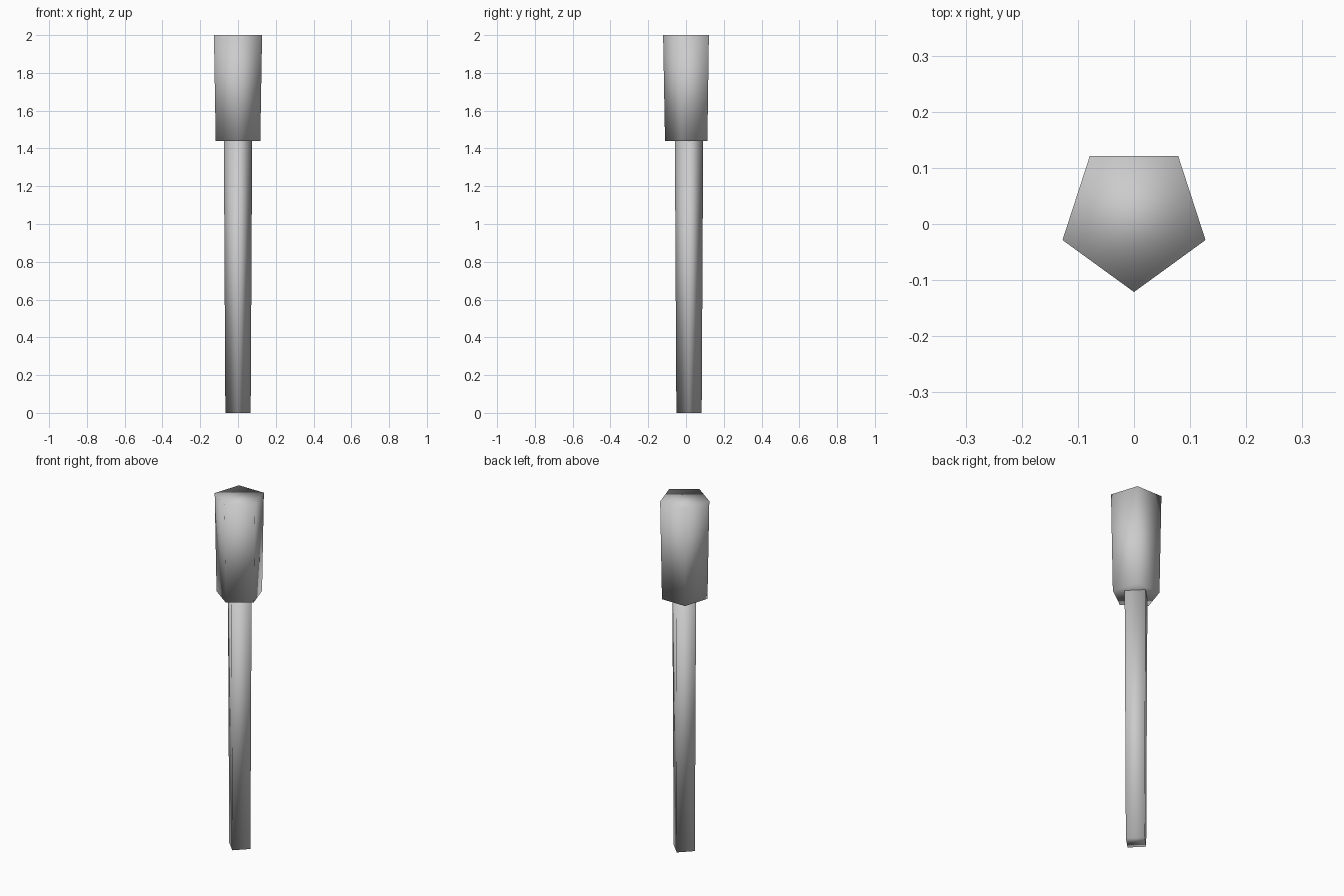
import bpy
import math

# Remove the default cube
cube = bpy.data.objects.get("Cube")
if cube:
    bpy.data.objects.remove(cube, do_unlink=True)

# Single plain material
grey = bpy.data.materials.new("light_grey")
grey.use_nodes = True
color = (0.6, 0.6, 0.6, 1.0)
grey.diffuse_color = color
grey.node_tree.nodes["Principled BSDF"].inputs["Base Color"].default_value = color


def tapered_prism(name, sides, r_bottom, r_top, z0, z1, y, turn=0.0):
    """Closed, fully smooth-shaded prism standing between two heights."""
    bpy.ops.mesh.primitive_cone_add(
        vertices=sides, radius1=r_bottom, radius2=r_top, depth=z1 - z0,
        location=(0, y, (z0 + z1) / 2), rotation=(0, 0, turn))
    obj = bpy.context.object
    obj.name = name
    obj.data.name = name
    obj.data.materials.append(grey)
    bpy.ops.object.shade_smooth()
    return obj


# Four-sided handle, slightly wider at the top
tapered_prism("handle", 4, 0.067, 0.075, 0.0, 1.45, 0.016)

# Five-sided head with one corner facing the front
tapered_prism("head", 5, 0.124, 0.134, 1.44, 2.0, 0.0128, math.pi)
